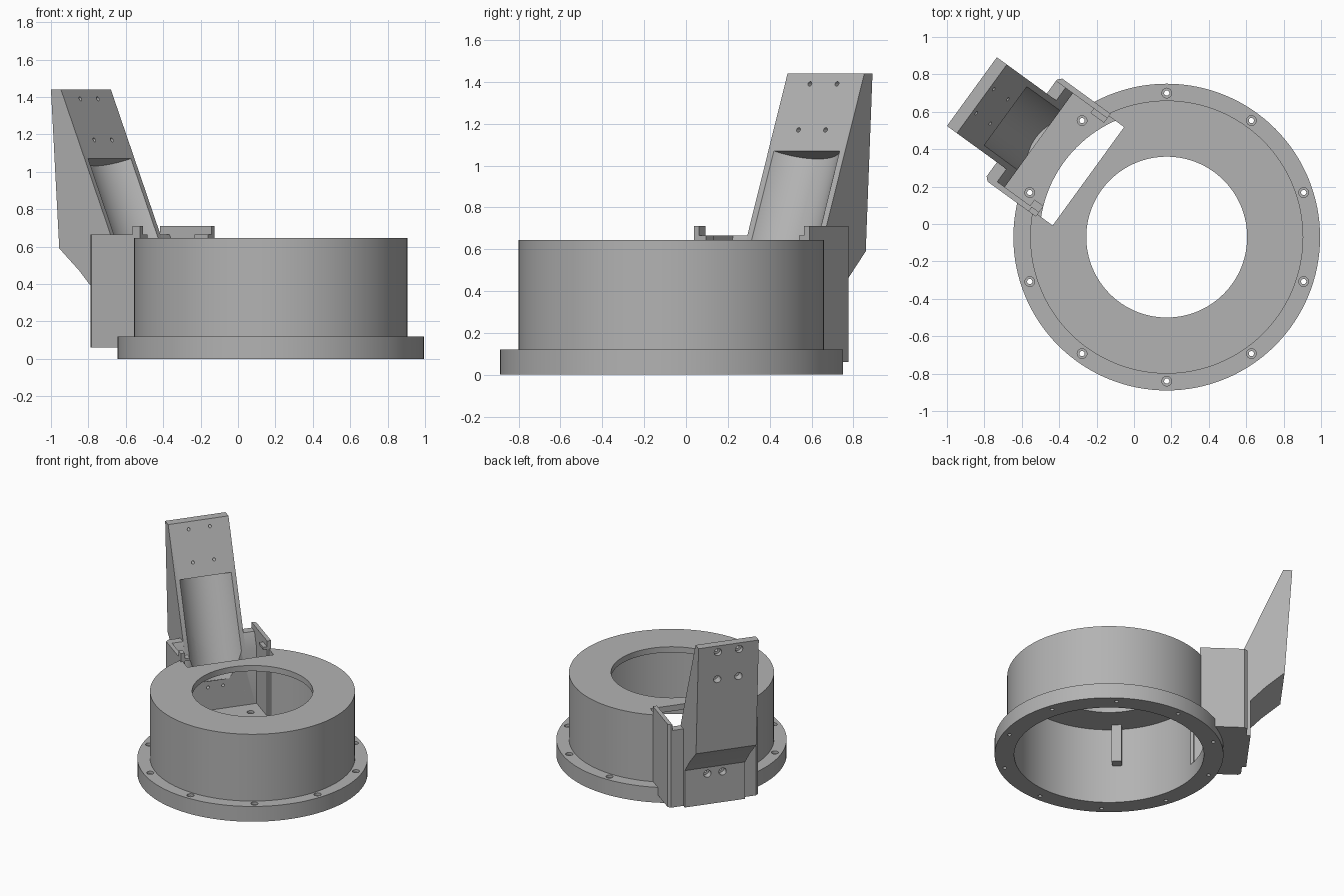
import bpy, bmesh, math
from mathutils import Matrix, Vector

if "Cube" in bpy.data.objects:
    bpy.data.objects.remove(bpy.data.objects["Cube"])

CX, CY = 0.175, -0.07
RING = Matrix.Translation((CX, CY, 0))
# Side-housing frame: local x points radially outward, y runs along the tangent
HOUSING = RING @ Matrix.Rotation(math.radians(144), 4, 'Z') @ Matrix.Translation((0, -0.017, 0))

grey = bpy.data.materials.new("plain grey")
grey.diffuse_color = (0.45, 0.45, 0.45, 1)
grey.use_nodes = True
grey.node_tree.nodes["Principled BSDF"].inputs["Base Color"].default_value = grey.diffuse_color


def finish(name, bm, matrix):
    bmesh.ops.recalc_face_normals(bm, faces=bm.faces)
    bm.transform(matrix)
    me = bpy.data.meshes.new(name)
    bm.to_mesh(me)
    bm.free()
    ob = bpy.data.objects.new(name, me)
    me.materials.append(grey)
    bpy.context.collection.objects.link(ob)
    return ob


def extrude(name, pts, vec, matrix):
    """Closed outline of 3D points pushed along a vector."""
    bm = bmesh.new()
    f = bm.faces.new([bm.verts.new(p) for p in pts])
    new = bmesh.ops.extrude_face_region(bm, geom=[f])['geom']
    bmesh.ops.translate(bm, vec=vec, verts=[v for v in new if isinstance(v, bmesh.types.BMVert)])
    return finish(name, bm, matrix)


def box(name, x0, x1, y0, y1, z0, z1, matrix=HOUSING):
    pts = [(x0, y0, z0), (x1, y0, z0), (x1, y1, z0), (x0, y1, z0)]
    return extrude(name, pts, (0, 0, z1 - z0), matrix)


def side_profile(name, pts, half):
    return extrude(name, [(x, -half, z) for x, z in pts], (0, 2 * half, 0), HOUSING)


def rod(name, a, b, r, matrix, n=24):
    a, b = Vector(a), Vector(b)
    bm = bmesh.new()
    bmesh.ops.create_cone(bm, cap_ends=True, segments=n, radius1=r, radius2=r, depth=(b - a).length)
    place = Matrix.Translation((a + b) / 2) @ (b - a).to_track_quat('Z', 'Y').to_matrix().to_4x4()
    return finish(name, bm, matrix @ place)


def lathe(name, pts, n, matrix):
    bm = bmesh.new()
    rings = [[bm.verts.new((r * math.cos(2 * math.pi * i / n), r * math.sin(2 * math.pi * i / n), z))
              for i in range(n)] for r, z in pts]
    for a, b in zip(rings, rings[1:] + rings[:1]):
        for i in range(n):
            j = (i + 1) % n
            bm.faces.new((a[i], a[j], b[j], b[i]))
    return finish(name, bm, matrix)


def cut(ob, cutters):
    bpy.context.view_layer.objects.active = ob
    for c in cutters:
        m = ob.modifiers.new("cut", 'BOOLEAN')
        m.operation, m.solver, m.object = 'DIFFERENCE', 'EXACT', c
        bpy.ops.object.modifier_apply(modifier=m.name)


# Flanged drum with an open underside and a round opening on top
drum = lathe("flanged_drum", [(.82, 0), (.82, .12), (.73, .12), (.73, .645), (.43, .645),
                              (.43, .6), (.68, .6), (.68, 0)], 128, RING)

# Slot through the roof and wall into the side housing
helpers = [box("slot_cutter", .53, 1.1, -.325, .325, .12, 1)]

# Ten bolt holes with a shallow counterbore
for i in range(10):
    a = math.radians(18 + 36 * i)
    x, y = .77 * math.cos(a), .77 * math.sin(a)
    helpers.append(rod("bolt_cutter", (x, y, -.1), (x, y, .2), .014, RING))
    helpers.append(rod("counterbore_cutter", (x, y, .1), (x, y, .2), .026, RING))
cut(drum, helpers)

# Housing floor, fitted round the open drum
floor = box("housing_floor", .6, .95, -.33, .33, .06, .12)
well = rod("well_cutter", (0, 0, -.2), (0, 0, .5), .68, RING, 128)
cut(floor, [well] + helpers[1:])
helpers.append(well)

# Housing side walls with a chamfered outer corner
for name, s, top in (("tall_side_wall", -1, .71), ("low_side_wall", 1, .665)):
    outline = [(.63, .31), (.97, .31), (.97, .32), (.95, .34), (.63, .34)]
    extrude(name, [(x, s * y, .06) for x, y in outline], (0, 0, top - .06), HOUSING)
box("wall_hook", .63, .68, .31, .34, .66, .71)
box("hook_lip", .63, .69, .27, .31, .645, .665)
box("tall_wall_lip", .63, .72, -.31, -.28, .645, .665)

# Housing back wall with a leaning inner face
back = side_profile("housing_back_wall", [(.97, .06), (.97, .665), (.907, .665), (.858, .55), (.858, .06)], .315)

# Leaning arm
arm = side_profile("leaning_arm", [(1.234, 1.44), (1.30, 1.44), (1.245, .59), (1.112, .47), (1.0, .35),
                                   (1.0, .06), (.858, .06), (.858, .55)], .227)

# Round trough down the front of the arm
axis = Vector((.387, 0, .922))
start = Vector((1.077, 0, 1.07)) + Vector((-.922, 0, .387)) * .14
trough = [rod("trough_cutter", start, start - axis * .75, .24, HOUSING, 96)]

# Screw holes: four high on the arm, two low through the back wall
for z, y, front, rear in ((1.39, .08, 1.1, 1.262), (1.17, .08, 1.0, 1.22), (.3, .057, .7, .95)):
    for s in (-1, 1):
        trough.append(rod("screw_cutter", (front, s * y, z), (1.5, s * y, z), .011, HOUSING))
        trough.append(rod("screw_head_cutter", (rear, s * y, z), (1.5, s * y, z), .028, HOUSING))
cut(arm, trough)
cut(back, trough)
helpers += trough

# Small bracket hanging inside the drum
box("inner_bracket", .61, .69, -.035, .035, .3, .61,
    RING @ Matrix.Rotation(math.radians(225), 4, 'Z'))

for h in helpers:
    bpy.data.objects.remove(h)

# Smooth curved faces, keep hard edges
bpy.ops.object.select_all(action='DESELECT')
for ob in bpy.context.collection.objects:
    ob.select_set(True)
bpy.context.view_layer.objects.active = drum
bpy.ops.object.shade_smooth_by_angle(angle=math.radians(30))
